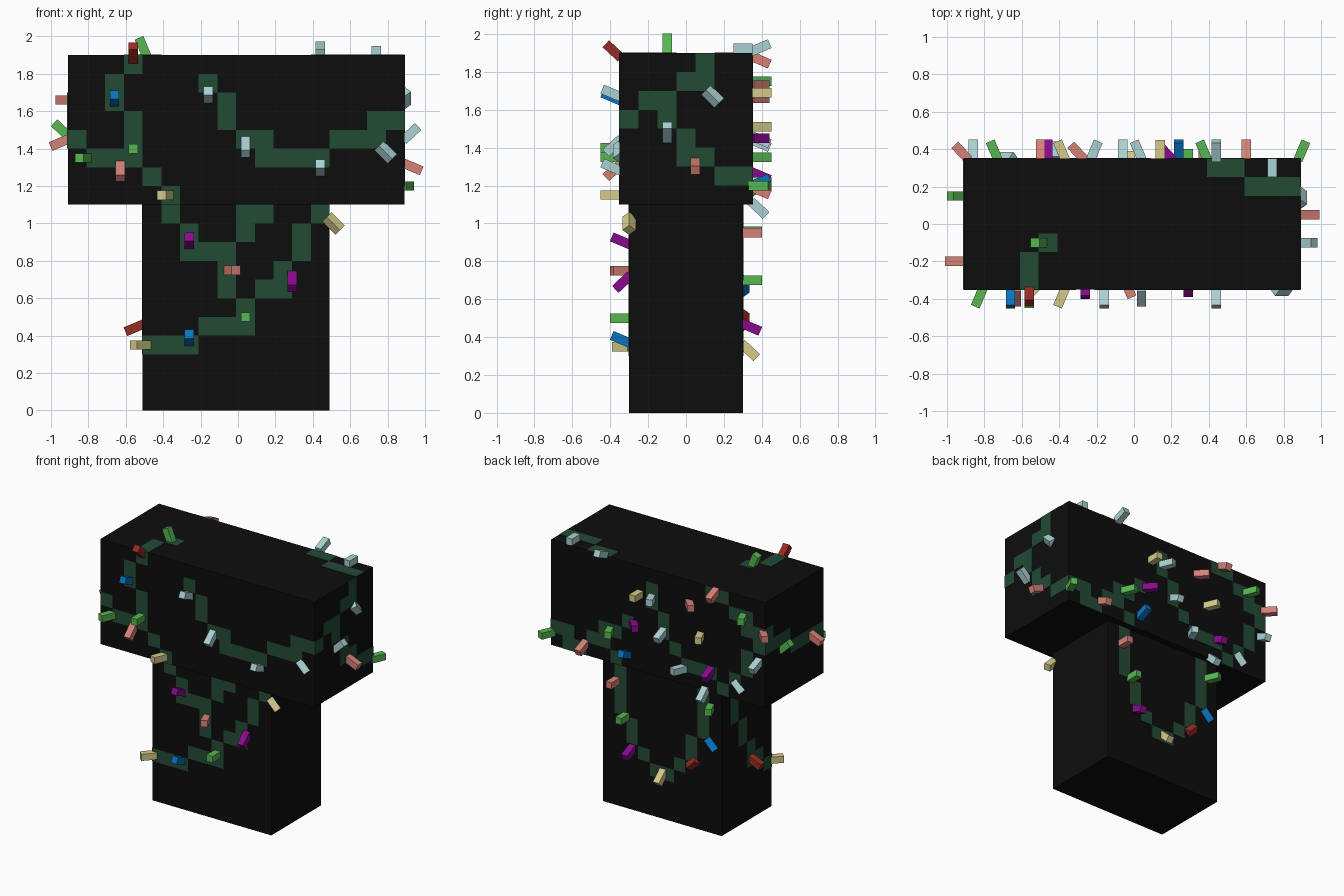
import bpy, bmesh
from math import sin, cos, radians
from mathutils import Matrix, Vector

old = bpy.data.objects.get("Cube")
if old:
    bpy.data.objects.remove(old, do_unlink=True)


def material(name, r, g, b):
    m = bpy.data.materials.new(name)
    m.use_nodes = True
    m.diffuse_color = (r, g, b, 1)
    bsdf = m.node_tree.nodes["Principled BSDF"]
    bsdf.inputs["Base Color"].default_value = (r, g, b, 1)
    bsdf.inputs["Roughness"].default_value = 0.8
    return m


MATS = {
    "black": material("black", .004, .004, .004),
    "wire": material("dark_green", .017, .07, .036),
    "green": material("bright_green", .095, .47, .085),
    "white": material("pale_blue", .41, .64, .65),
    "salmon": material("salmon", .66, .22, .18),
    "blue": material("blue", .003, .17, .52),
    "magenta": material("magenta", .25, .003, .27),
    "yellow": material("pale_yellow", .66, .60, .25),
    "red": material("red", .31, .025, .017),
}


def finish(bm, name, mat):
    mesh = bpy.data.meshes.new(name)
    bm.to_mesh(mesh)
    bm.free()
    mesh.materials.append(MATS[mat])
    ob = bpy.data.objects.new(name, mesh)
    bpy.context.collection.objects.link(ob)


def add_box(bm, frame, size):
    bmesh.ops.create_cube(bm, size=1, matrix=frame @ Matrix.Diagonal((*size, 1)))


# Two solid blocks
for name, centre, size in (
    ("body", (-.01, 0, .55), (1, .6, 1.1)),
    ("head", (-.01, 0, 1.5), (1.8, .7, .8)),
):
    bm = bmesh.new()
    add_box(bm, Matrix.Translation(centre), size)
    finish(bm, name, "black")

# Surface frames: origin corner, across, up
X, Y, Z = Vector((1, 0, 0)), Vector((0, 1, 0)), Vector((0, 0, 1))
FACES = {
    "front_head": ((-.91, -.35, 1.1), X, Z),
    "front_body": ((-.51, -.3, 0), X, Z),
    "back_head": ((.89, .35, 1.1), -X, Z),
    "back_body": ((.49, .3, 0), -X, Z),
    "left_head": ((.89, -.35, 1.1), Y, Z),
    "right_head": ((-.91, .35, 1.1), -Y, Z),
    "right_body": ((-.51, .3, 0), -Y, Z),
    "top_head": ((-.91, -.35, 1.9), X, Y),
}


def face_frame(face):
    origin, u, v = FACES[face]
    m = Matrix((u, v, u.cross(v))).transposed().to_4x4()
    m.translation = origin
    return m


# Wires: start square, then compass steps over the surface
STEP = {"n": (0, 1), "s": (0, -1), "e": (1, 0), "w": (-1, 0)}
WIRES = {
    "front_head": [(3, 7, "sw s se s s se se"), (0, 3, "se e e"),
                   (7, 6, "se s se e s e e e ne e e n e")],
    "front_body": [(1, 10, "se s e e s s se s w w sw w w"),
                   (6, 6, "e n ne n ne"), (5, 9, "n e")],
    "left_head": [(0, 4, "ne e ne e n"), (2, 4, "se s e se e")],
    "top_head": [(3, 0, "n ne"), (13, 6, "e se e e")],
    "back_head": [(8, 6, "s se s se se e e se ne ne n ne n"), (13, 7, "e se e s"),
                  (0, 1, "e s e ne e n e ne"), (5, 0, "")],
    "back_body": [(1, 10, "s s s se s se se e ne ne n ne n n n")],
    "right_head": [(0, 5, "s e e se e e e")],
    "right_body": [(1, 10, "s s se s se s e se")],
}
for face, paths in WIRES.items():
    cells = set()
    for i, j, moves in paths:
        cells.add((i, j))
        for move in moves.split():
            i += sum(STEP[k][0] for k in move)
            j += sum(STEP[k][1] for k in move)
            cells.add((i, j))
    bm = bmesh.new()
    for i, j in sorted(cells):
        spot = Matrix.Translation((i / 10 + .05, j / 10 + .05, 0))
        add_box(bm, face_frame(face) @ spot, (.1, .1, .006))
    finish(bm, "wire_" + face, "wire")

# Bulb leans: small letter gentle, capital steep, strokes lie flat
LEAN = {".": (0, 0, 0), "\\": (.707, -.707, 90), "/": (.707, .707, 90), "|": (0, 1, 90)}
for key, (a, b) in {"u": (0, 1), "d": (0, -1), "l": (-1, 0), "r": (1, 0)}.items():
    LEAN[key] = (a, b, 23)
    LEAN[key.upper()] = (a, b, 43)

# Bulbs: colour, two coordinates in the face plane, lean
BULBS = {
    "front_head": [
        ("red", -.56, 1.88, "U"), ("blue", -.66, 1.65, "u"), ("white", -.16, 1.67, "u"),
        ("green", -.56, 1.4, "."), ("green", -.81, 1.35, "l"), ("salmon", -.63, 1.31, "D"),
        ("white", .04, 1.44, "D"), ("white", .44, 1.28, "u"), ("yellow", -.37, 1.15, "l"),
        ("white", .79, 1.38, "\\")],
    "front_body": [
        ("yellow", .51, 1, "\\"), ("magenta", -.26, .89, "u"), ("salmon", -.05, .75, "r"),
        ("magenta", .29, .72, "D"), ("green", .04, .5, "."), ("blue", -.26, .37, "u"),
        ("yellow", -.49, .35, "L")],
    "back_head": [
        ("yellow", .14, 1.69, "."), ("white", .04, 1.69, "r"), ("salmon", -.27, 1.73, "R"),
        ("salmon", -.5, 1.88, "d"), ("white", -.06, 1.46, "d"), ("yellow", -.37, 1.51, "r"),
        ("green", -.73, 1.75, "r"), ("salmon", -.89, 1.66, "R"), ("magenta", .2, 1.45, "R"),
        ("blue", .24, 1.2, "u"), ("green", .39, 1.35, "r"), ("salmon", .6, 1.19, "d"),
        ("green", .88, 1.2, "l"), ("white", -.23, 1.22, "l"), ("magenta", -.46, 1.27, "d"),
        ("white", -.41, 1.11, "D"), ("white", -.68, 1.2, "\\"), ("white", -.86, 1.44, "d"),
        ("white", .44, 1.91, "u")],
    "back_body": [
        ("salmon", .37, .95, "."), ("green", .29, .7, "."), ("magenta", .24, .47, "d"),
        ("yellow", -.02, .36, "D"), ("red", -.27, .49, "/"), ("blue", -.42, .67, "\\"),
        ("green", -.42, .96, "r")],
    "left_head": [("white", -.1, 1.45, "U"), ("salmon", .05, 1.32, "d"),
                  ("white", .14, 1.67, "\\")],
    "right_head": [("green", .15, 1.47, "U"), ("salmon", -.2, 1.45, "d")],
    "right_body": [("red", -.05, .46, "d")],
    "top_head": [("green", -.49, -.1, "l"), ("white", .74, .3, "|")],
}
for face, bulbs in BULBS.items():
    frame = face_frame(face)
    origin, u, v = FACES[face]
    for n, (colour, a, b, lean) in enumerate(bulbs, 1):
        # World position of the base, on the surface
        across = Vector((abs(u.x), abs(u.y), abs(u.z)))
        normal = u.cross(v)
        base = across * a + v * b + normal * normal.dot(Vector(origin))
        du, dv, angle = LEAN[lean]
        s, c = sin(radians(angle)), cos(radians(angle))
        axis = Vector((du * s, dv * s, c))
        turn = frame.to_3x3() @ Z.rotation_difference(axis).to_matrix()
        reach = turn @ Z * .045 if angle < 90 else normal * (.025 if lean == "|" else 0)
        bm = bmesh.new()
        add_box(bm, Matrix.Translation(base + reach) @ turn.to_4x4(),
                (.05, .05, .11 if angle < 90 else .1))
        finish(bm, f"bulb_{face}_{n}", colour)
